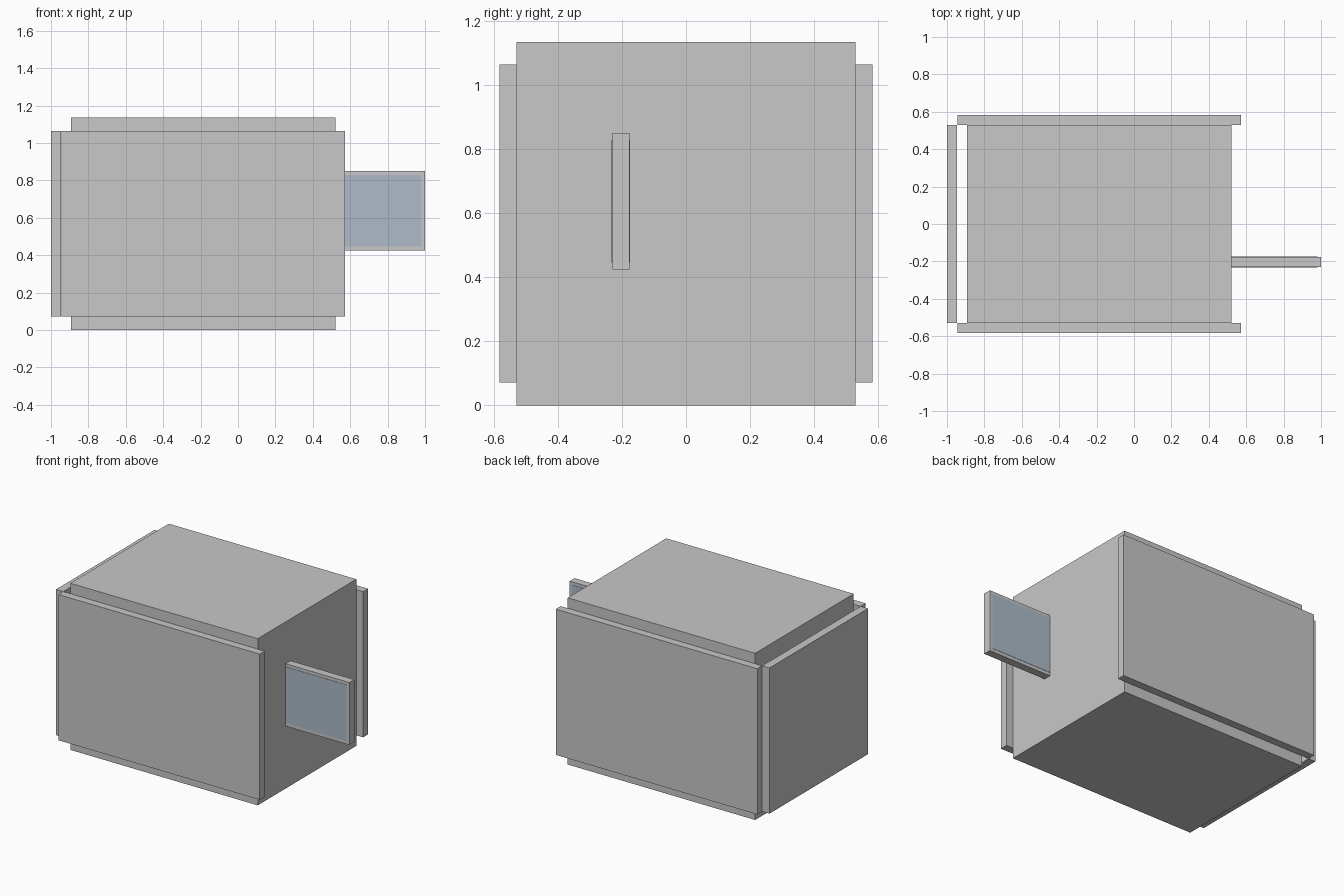
import bpy

if "Cube" in bpy.data.objects:
    bpy.data.objects.remove(bpy.data.objects["Cube"])


def material(name, color):
    m = bpy.data.materials.new(name)
    m.diffuse_color = (*color, 1.0)
    m.use_nodes = True
    m.node_tree.nodes["Principled BSDF"].inputs["Base Color"].default_value = m.diffuse_color
    return m


grey = material("light grey", (0.58, 0.58, 0.58))
glass = material("blue glass", (0.42, 0.50, 0.59))


def box(name, x, y, z, mat):
    """Axis-aligned box from (min, max) ranges."""
    bpy.ops.mesh.primitive_cube_add(
        size=1, location=[(r[0] + r[1]) / 2 for r in (x, y, z)])
    ob = bpy.context.object
    ob.name = name
    ob.scale = [r[1] - r[0] for r in (x, y, z)]
    bpy.ops.object.transform_apply(location=False, rotation=False, scale=True)
    ob.data.materials.append(mat)
    return ob


# Main body block
box("body", (-0.892, 0.52), (-0.53, 0.53), (0, 1.135), grey)

# Cladding panels on both long sides
panel_z = (0.072, 1.064)
box("front_panel", (-0.945, 0.572), (-0.583, -0.53), panel_z, grey)
box("back_panel", (-0.945, 0.572), (0.53, 0.583), panel_z, grey)

# End panel standing clear of the body
box("end_panel", (-1.0, -0.945), (-0.53, 0.53), panel_z, grey)

# Projecting window with a pane on each face
window_y = (-0.23, -0.177)
box("window_frame", (0.52, 1.0), window_y, (0.425, 0.85), grey)
for name, y in (("front_pane", window_y[0]), ("back_pane", window_y[1])):
    box(name, (0.522, 0.98), (y - 0.002, y + 0.002), (0.447, 0.829), glass)
